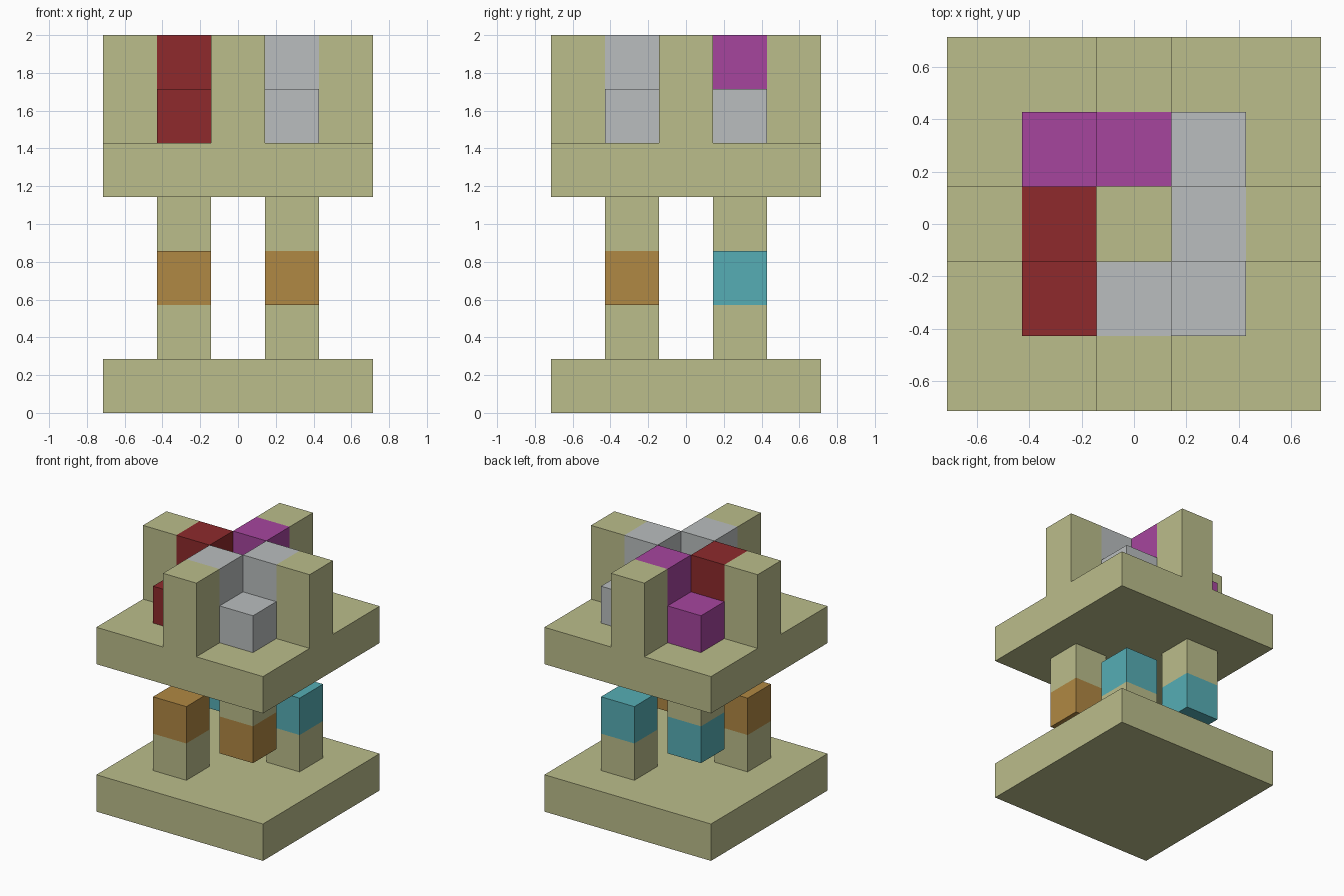
import bpy
import bmesh
from mathutils import Matrix, Vector

cube = bpy.data.objects.get("Cube")
if cube:
    bpy.data.objects.remove(cube, do_unlink=True)

U = 2 / 7  # edge of one grid cell


def material(name, hexcode):
    channels = [int(hexcode[i:i + 2], 16) / 255 for i in (0, 2, 4)]
    linear = [c / 12.92 if c <= 0.04045 else ((c + 0.055) / 1.055) ** 2.4 for c in channels]
    mat = bpy.data.materials.new(name)
    mat.use_nodes = True
    mat.diffuse_color = (*linear, 1)
    mat.node_tree.nodes["Principled BSDF"].inputs["Base Color"].default_value = (*linear, 1)
    return mat


KHAKI = material("khaki", "BBBD8B")
RED = material("dark red", "8E2A2C")
GREY = material("light grey", "BABEBF")
MAGENTA = material("magenta", "A6459E")
BROWN = material("ochre brown", "B08843")
TEAL = material("teal", "56AEB5")


def block(name, mat, cell, level, size=(1, 1, 1)):
    """Box centred on a grid cell in plan, resting on a level, sized in cells."""
    bm = bmesh.new()
    bmesh.ops.create_cube(bm, size=1)
    centre = Vector((cell[0], cell[1], level + size[2] / 2)) * U
    scale = Matrix.Diagonal((*[s * U for s in size], 1))
    bmesh.ops.transform(bm, matrix=Matrix.Translation(centre) @ scale, verts=bm.verts)
    mesh = bpy.data.meshes.new(name)
    bm.to_mesh(mesh)
    bm.free()
    mesh.materials.append(mat)
    obj = bpy.data.objects.new(name, mesh)
    bpy.context.collection.objects.link(obj)


# Base and raised plate
block("base_plate", KHAKI, (0, 0), 0, (5, 5, 1))
block("upper_plate", KHAKI, (0, 0), 4, (5, 5, 1))

# Posts: one diagonal pair stands on the base, the other hangs from the plate
for side, y, tip in (("front", -1, BROWN), ("back", 1, TEAL)):
    block(f"{side}_standing_post", KHAKI, (y, y), 1)
    block(f"{side}_standing_tip", tip, (y, y), 2)
    block(f"{side}_hanging_post", KHAKI, (-y, y), 3)
    block(f"{side}_hanging_tip", tip, (-y, y), 2)

# Pinwheel of four walls around an open centre, each with a low corner block
x, y = 1, 0
for side, mat in (("left", GREY), ("back", MAGENTA), ("right", RED), ("front", GREY)):
    block(f"{side}_end_pillar", KHAKI, (2 * x, 2 * y), 5, (1, 1, 2))
    block(f"{side}_wall", mat, (x, y), 5, (1, 1, 2))
    block(f"{side}_corner_block", mat, (x - y, y + x), 5)
    x, y = -y, x
